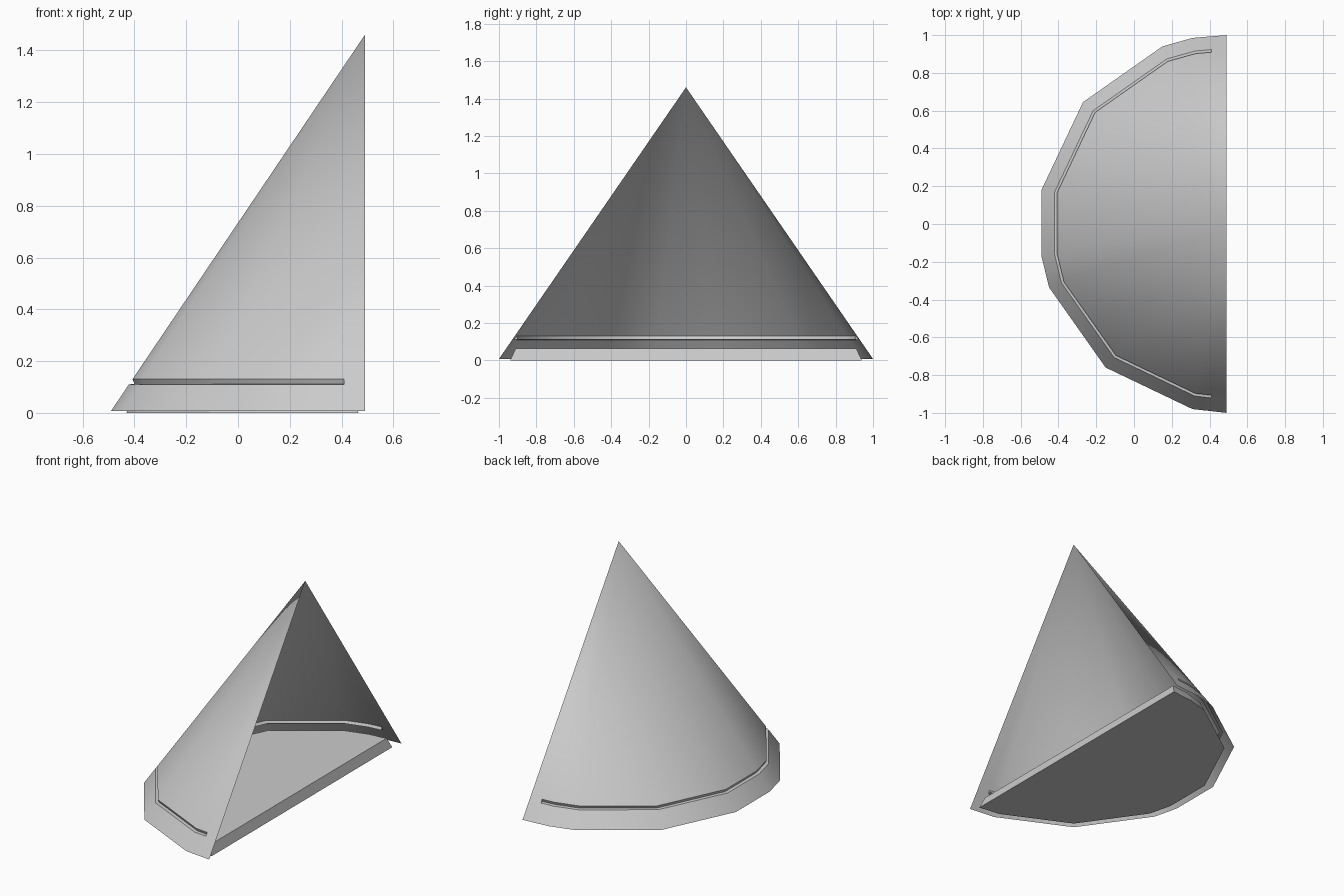
import bpy, bmesh, math

if "Cube" in bpy.data.objects:
    bpy.data.objects.remove(bpy.data.objects["Cube"])

APEX_X, APEX_Z, BASE_Z = 0.49, 1.46, 0.008

# Half-round base outline; the second and second-last points are the groove ends
OUTLINE = [(0.49, 1.0), (0.403, 0.993), (0.31, 0.985), (0.15, 0.94),
           (-0.27, 0.645), (-0.49, 0.18), (-0.49, -0.17), (-0.45, -0.335),
           (-0.15, -0.76), (0.31, -0.98), (0.403, -0.99), (0.49, -1.0)]


def ring(bm, scale, z):
    """Outline scaled towards the cone axis, at height z."""
    return [bm.verts.new((APEX_X + (x - APEX_X) * scale, y * scale, z))
            for x, y in OUTLINE]


def cone_ring(bm, z):
    return ring(bm, 1 - (z - BASE_Z) / (APEX_Z - BASE_Z), z)


def finish(bm, name, angle):
    mesh = bpy.data.meshes.new(name)
    bm.to_mesh(mesh)
    bm.free()
    obj = bpy.data.objects.new(name, mesh)
    bpy.context.collection.objects.link(obj)
    bpy.ops.object.select_all(action='DESELECT')
    obj.select_set(True)
    bpy.context.view_layer.objects.active = obj
    bpy.ops.object.shade_smooth_by_angle(angle=math.radians(angle))
    return obj


# Thin cone shell, open at +x, with a shallow V groove around the foot
bm = bmesh.new()
base, low, high = (cone_ring(bm, z) for z in (BASE_Z, 0.11, 0.13))
groove = ring(bm, 0.908, 0.112)
apex = bm.verts.new((APEX_X, 0, APEX_Z))
last = len(OUTLINE) - 2


def strip(a, b, i):
    bm.faces.new((a[i], a[i + 1], b[i + 1], b[i]))


for i in range(last + 1):
    strip(base, low, i)
    if i in (0, last):
        strip(low, high, i)
    else:
        strip(low, groove, i)
        strip(groove, high, i)
    bm.faces.new((high[i], high[i + 1], apex))
bm.faces.new((low[1], high[1], groove[1]))
bm.faces.new((low[last], groove[last], high[last]))
for i in (0, -1):
    bm.verts.remove(groove[i])
finish(bm, "cone_shell", 40)

# Floor plate set inside the foot, with tapered sides
bm = bmesh.new()
bottom, top = ring(bm, 0.94, 0.0), ring(bm, 0.91, 0.065)
for ends, x in ((bottom, 0.465), (top, 0.445)):
    for v in (ends[0], ends[-1]):
        v.co.x = x
n = len(OUTLINE)
for i in range(n):
    j = (i + 1) % n
    bm.faces.new((bottom[i], bottom[j], top[j], top[i]))
bm.faces.new(bottom[::-1])
bm.faces.new(top)
bmesh.ops.recalc_face_normals(bm, faces=bm.faces)
finish(bm, "floor_plate", 20)
